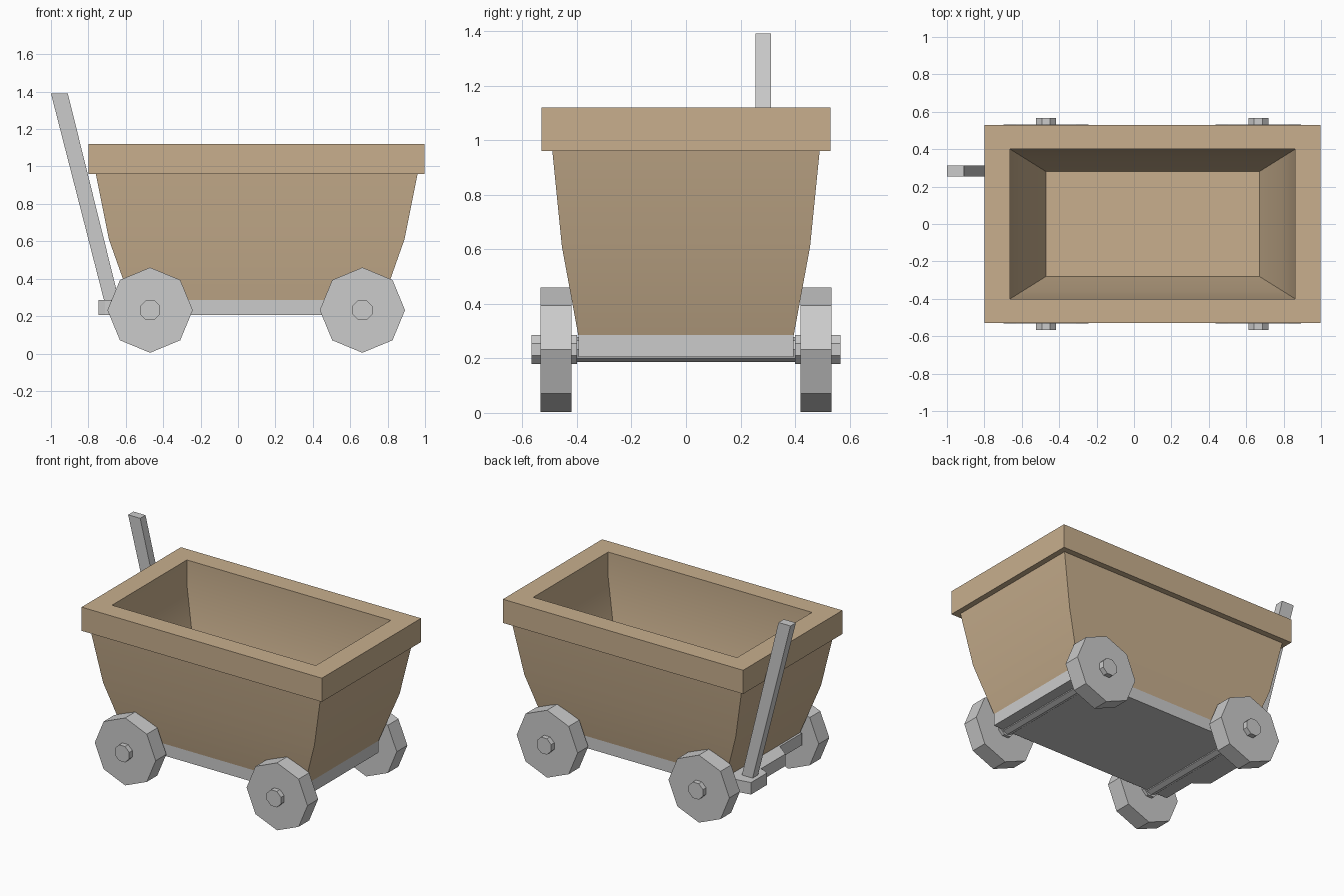
import bpy, bmesh, math
from mathutils import Matrix

if "Cube" in bpy.data.objects:
    bpy.data.objects.remove(bpy.data.objects["Cube"])

CX = 0.10  # body centre along x

wood = bpy.data.materials.new("wood")
wood.diffuse_color = (0.58, 0.43, 0.27, 1)
wood.use_nodes = True
wood.node_tree.nodes["Principled BSDF"].inputs["Base Color"].default_value = wood.diffuse_color


def finish(name, bm, mat=None, smooth=None):
    bmesh.ops.recalc_face_normals(bm, faces=bm.faces)
    me = bpy.data.meshes.new(name)
    bm.to_mesh(me)
    bm.free()
    ob = bpy.data.objects.new(name, me)
    bpy.context.collection.objects.link(ob)
    if mat:
        me.materials.append(mat)
    if smooth:
        bpy.ops.object.select_all(action='DESELECT')
        ob.select_set(True)
        bpy.context.view_layer.objects.active = ob
        bpy.ops.object.shade_smooth_by_angle(angle=math.radians(smooth))
    return ob


def prism(name, pts, axis, lo, hi):
    """Extrude a 2D outline along y or z."""
    bm = bmesh.new()
    place = (lambda p, d: (p[0], d, p[1])) if axis == 'y' else (lambda p, d: (p[0], p[1], d))
    face = bm.faces.new([bm.verts.new(place(p, lo)) for p in pts])
    new = bmesh.ops.extrude_face_region(bm, geom=[face])
    offset = (0, hi - lo, 0) if axis == 'y' else (0, 0, hi - lo)
    bmesh.ops.translate(bm, vec=offset, verts=[v for v in new['geom'] if isinstance(v, bmesh.types.BMVert)])
    return finish(name, bm)


def cylinder_y(name, x, z, r, y0, y1, n=8, turn=0.0):
    pts = [(x + r * math.sin(turn + 2 * math.pi * i / n),
            z + r * math.cos(turn + 2 * math.pi * i / n)) for i in range(n)]
    return prism(name, pts, 'y', y0, y1)


# Tub: rectangular rings running up the outside, over the rim and down inside
rings = [  # half x, half y, z
    (0.675, 0.395, 0.285), (0.79, 0.455, 0.61), (0.86, 0.49, 0.96),
    (0.898, 0.53, 0.96), (0.898, 0.53, 1.12),
    (0.762, 0.40, 1.12), (0.762, 0.40, 0.95), (0.69, 0.355, 0.64), (0.57, 0.28, 0.37)]
bm = bmesh.new()
loops = [[bm.verts.new((CX + sx * hx, sy * hy, z))
          for sx, sy in ((-1, -1), (1, -1), (1, 1), (-1, 1))] for hx, hy, z in rings]
for a, b in zip(loops, loops[1:]):
    for i in range(4):
        j = (i + 1) % 4
        bm.faces.new((a[i], a[j], b[j], b[i]))
bm.faces.new(loops[0])
bm.faces.new(loops[-1])
finish("tub", bm, wood, 30)

# Chassis plate with the stepped hitch at the handle end
prism("chassis", [(0.775, -0.395), (0.775, 0.395), (-0.59, 0.395), (-0.745, 0.37),
                  (-0.745, 0.20), (-0.71, 0.18), (-0.68, 0.17), (-0.68, -0.09),
                  (-0.59, -0.16), (-0.59, -0.395)], 'z', 0.205, 0.286)

# Slanted pull handle
prism("handle", [(-1.0, 1.39), (-0.91, 1.39), (-0.63, 0.26), (-0.71, 0.26)], 'y', 0.255, 0.312)

# Axles, octagonal wheels and hub caps
for end, x in (("rear", -0.47), ("front", 0.665)):
    cylinder_y(end + "_axle", x, 0.232, 0.046, -0.43, 0.43)
    for side, s in (("left", 1), ("right", -1)):
        cylinder_y(f"{end}_{side}_wheel", x, 0.232, 0.228, s * 0.42, s * 0.533)
        cylinder_y(f"{end}_{side}_hub", x, 0.232, 0.058, s * 0.40, s * 0.567, turn=math.pi / 8)
